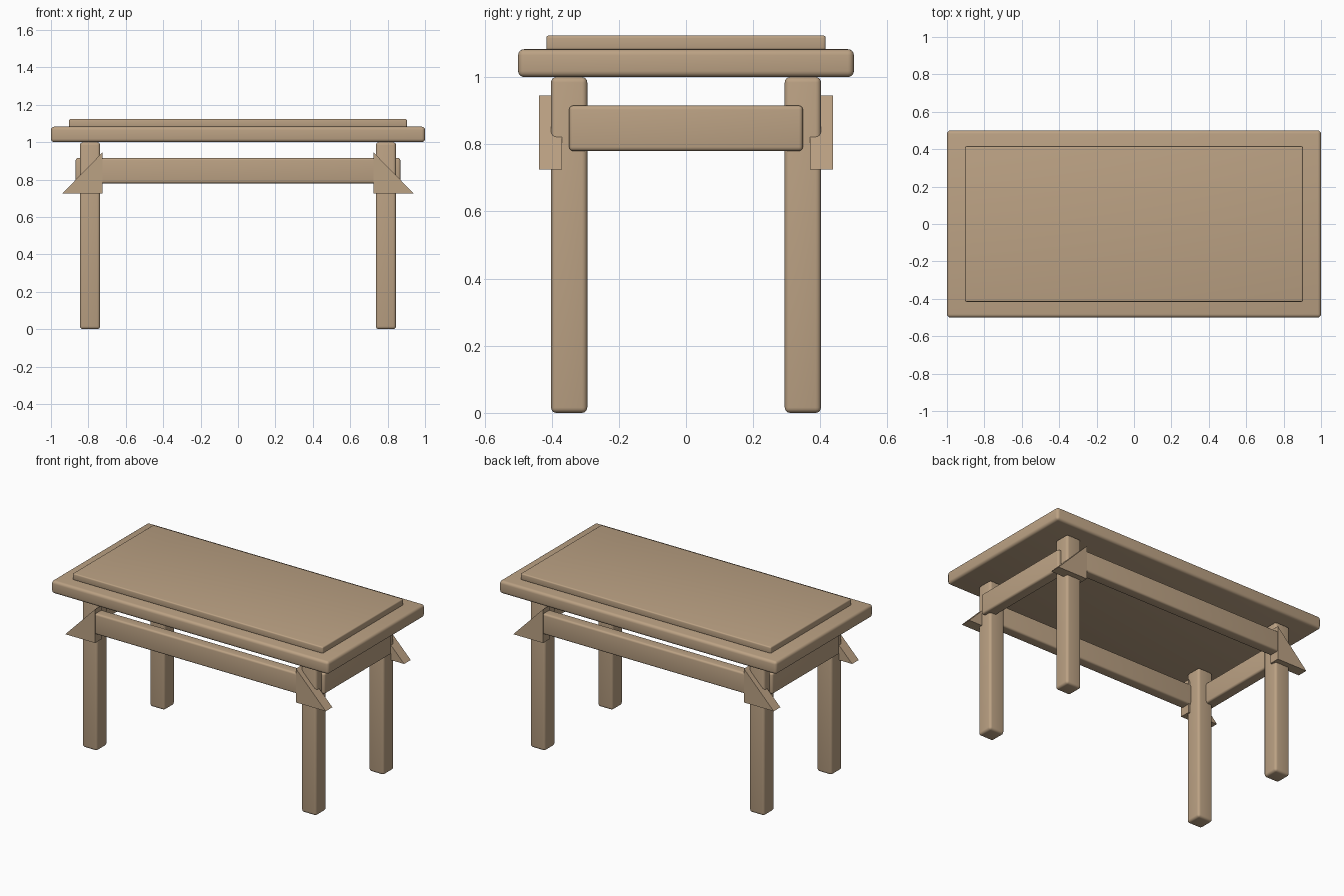
import bpy
import bmesh

if "Cube" in bpy.data.objects:
    bpy.data.objects.remove(bpy.data.objects["Cube"], do_unlink=True)

# One wood colour for the whole table
wood = bpy.data.materials.new("light_wood")
wood.use_nodes = True
COLOR = (0.50, 0.36, 0.23, 1)
wood.diffuse_color = COLOR
wood.node_tree.nodes["Principled BSDF"].inputs["Base Color"].default_value = COLOR


def add_object(name, bm):
    bmesh.ops.recalc_face_normals(bm, faces=bm.faces)
    mesh = bpy.data.meshes.new(name)
    bm.to_mesh(mesh)
    bm.free()
    mesh.materials.append(wood)
    obj = bpy.data.objects.new(name, mesh)
    bpy.context.collection.objects.link(obj)
    return obj


def rounded_box(name, low, high, radius):
    """Box between two corners with softly rounded edges."""
    bm = bmesh.new()
    bmesh.ops.create_cube(bm, size=1)
    for v in bm.verts:
        v.co = [high[i] if v.co[i] > 0 else low[i] for i in range(3)]
    obj = add_object(name, bm)
    bevel = obj.modifiers.new("round_edges", "BEVEL")
    bevel.width = radius
    bevel.segments = 4
    bpy.ops.object.select_all(action="DESELECT")
    obj.select_set(True)
    bpy.context.view_layer.objects.active = obj
    bpy.ops.object.modifier_apply(modifier=bevel.name)
    bpy.ops.object.shade_smooth_by_angle()
    return obj


def wedge(name, profile, y0, y1):
    """Flat-sided prism made from an x-z profile."""
    bm = bmesh.new()
    face = bm.faces.new([bm.verts.new((x, y0, z)) for x, z in profile])
    side = bmesh.ops.extrude_face_region(bm, geom=[face])["geom"]
    for v in side:
        if isinstance(v, bmesh.types.BMVert):
            v.co.y = y1
    return add_object(name, bm)


def span(sign, inner, outer):
    return sorted((sign * inner, sign * outer))


# Table top and raised panel
rounded_box("table_top", (-1, -0.5, 1.0), (1, 0.5, 1.083), 0.018)
rounded_box("top_panel", (-0.903, -0.416, 1.08), (0.903, 0.416, 1.124), 0.008)

SIDES = {"left": 1, "right": -1}
ENDS = {"front": -1, "back": 1}

# Legs and the corner wedges beside them
for side, sx in SIDES.items():
    x0, x1 = span(sx, 0.737, 0.845)
    for end, sy in ENDS.items():
        y0, y1 = span(sy, 0.294, 0.402)
        rounded_box(f"{end}_{side}_leg", (x0, y0, 0), (x1, y1, 1.0), 0.016)
        profile = [(sx * 0.725, 0.725), (sx * 0.94, 0.725), (sx * 0.725, 0.945)]
        wedge(f"{end}_{side}_wedge", profile, *span(sy, 0.37, 0.438))

# Long rails along the front and back
for end, sy in ENDS.items():
    y0, y1 = span(sy, 0.365, 0.436)
    rounded_box(f"{end}_rail", (-0.75, y0, 0.78), (0.75, y1, 0.915), 0.012)

# Short rails across the sides
for side, sx in SIDES.items():
    x0, x1 = span(sx, 0.795, 0.868)
    rounded_box(f"{side}_rail", (x0, -0.348, 0.78), (x1, 0.348, 0.915), 0.012)
